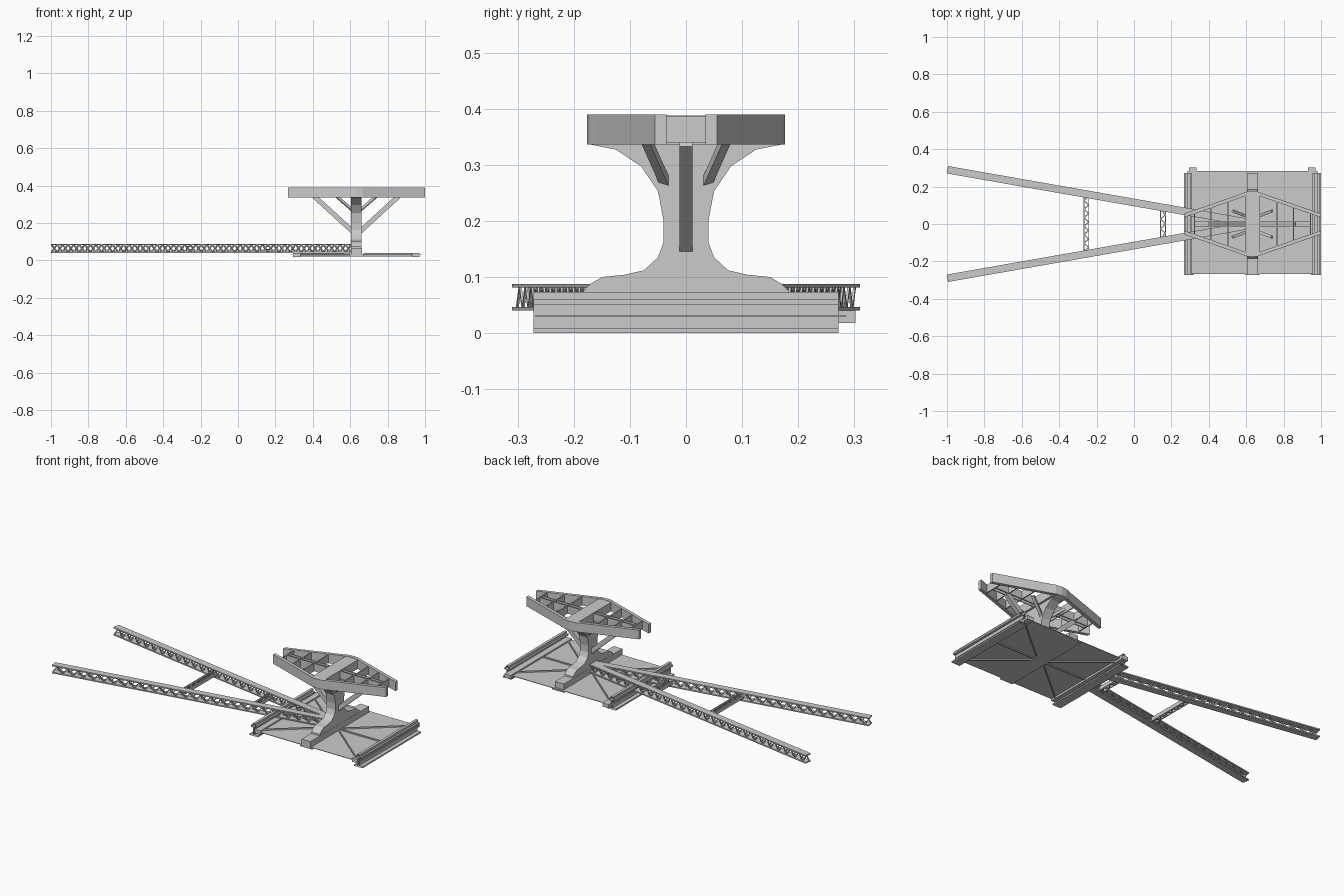
import bpy, bmesh
from mathutils import Vector

cube = bpy.data.objects.get("Cube")
if cube:
    bpy.data.objects.remove(cube, do_unlink=True)

steel = bpy.data.materials.new("light grey steel")
steel.use_nodes = True
GREY = (0.6, 0.6, 0.6, 1)
steel.diffuse_color = GREY
steel.node_tree.nodes["Principled BSDF"].inputs["Base Color"].default_value = GREY

CX = 0.633  # middle of the platform


def finish(name, bm):
    bmesh.ops.recalc_face_normals(bm, faces=bm.faces)
    mesh = bpy.data.meshes.new(name)
    bm.to_mesh(mesh)
    bm.free()
    mesh.materials.append(steel)
    obj = bpy.data.objects.new(name, mesh)
    bpy.context.collection.objects.link(obj)
    return obj


def prism(bm, loop, shift, caps=True):
    """Sweep a closed loop of points along a vector."""
    a = [bm.verts.new(p) for p in loop]
    b = [bm.verts.new(Vector(p) + Vector(shift)) for p in loop]
    n = len(a)
    for i in range(n):
        j = (i + 1) % n
        bm.faces.new((a[i], a[j], b[j], b[i]))
    if caps:
        bm.faces.new(a[::-1])
        bm.faces.new(b)


def bar(bm, p, q, width, height, caps=True):
    """Rectangular bar from p to q, its width lying level."""
    p, q = Vector(p), Vector(q)
    d = (q - p).normalized()
    side = d.cross(Vector((0, 0, 1))).normalized()
    up = side.cross(d)
    s, u = side * width / 2, up * height / 2
    prism(bm, [p - s - u, p + s - u, p + s + u, p - s + u], q - p, caps)


def box(bm, x0, x1, y0, y1, z0, z1):
    prism(bm, [(x0, y0, z0), (x1, y0, z0), (x1, y1, z0), (x0, y1, z0)], (0, 0, z1 - z0))


# Lattice arms: two flanges joined by crossing zigzag webs
Z_LOW, Z_HIGH = 0.0435, 0.0845


def arm_y(x):
    return 0.29 - 0.175 * (x + 1)


for sign, label in ((1, "back"), (-1, "front")):
    bm = bmesh.new()
    start = Vector((-0.997, sign * arm_y(-1), 0))
    end = Vector((0.605, sign * arm_y(0.605), 0))
    for z in (Z_LOW, Z_HIGH):
        lift = Vector((0, 0, z))
        bar(bm, start + lift, end + lift, 0.04, 0.007)
    across = (end - start).normalized().cross(Vector((0, 0, 1)))
    steps = 54
    for web in (0, 1):
        off = across * (0.011 if web else -0.011)
        for i in range(steps):
            za, zb = (Z_LOW, Z_HIGH) if (i + web) % 2 else (Z_HIGH, Z_LOW)
            a = start.lerp(end, i / steps) + off + Vector((0, 0, za))
            b = start.lerp(end, (i + 1) / steps) + off + Vector((0, 0, zb))
            bar(bm, a, b, 0.004, 0.006)
    finish(label + "_lattice_arm", bm)

# Cross ties between the arms
for label, x in (("outer", -0.255), ("inner", 0.155)):
    bm = bmesh.new()
    y = arm_y(x) - 0.012
    for side in (-0.013, 0.013):
        bar(bm, (x + side, -y, 0.066), (x + side, y, 0.066), 0.005, 0.022)
    count = max(4, int(y / 0.011))
    for z in (0.058, 0.074):
        for i in range(count):
            s = 0.012 if i % 2 else -0.012
            ya, yb = -y + 2 * y * i / count, -y + 2 * y * (i + 1) / count
            bar(bm, (x + s, ya, z), (x - s, yb, z), 0.006, 0.003)
    finish(label + "_cross_tie", bm)

# Base deck
bm = bmesh.new()
box(bm, 0.285, 0.98, -0.268, 0.284, 0.029, 0.032)
finish("deck_plate", bm)

# Thin diagonal ribs on both faces of the deck
bm = bmesh.new()
for sx in (-1, 1):
    for sy in (-1, 1):
        bar(bm, (CX + sx * 0.04, sy * 0.02, 0.031), (CX + sx * 0.32, sy * 0.255, 0.031), 0.006, 0.018, False)
    bar(bm, (CX + sx * 0.04, 0, 0.031), (CX + sx * 0.32, 0, 0.031), 0.008, 0.016, False)
finish("deck_ribs", bm)

# End beams: I section with a rail on top, open at the ends
half = [(0.027, 0), (0.027, 0.008), (0.004, 0.008), (0.004, 0.05), (0.018, 0.05), (0.018, 0.06), (0.008, 0.06), (0.008, 0.073)]
section = half + [(-x, z) for x, z in reversed(half)]
for label, x in (("left", 0.973), ("right", 0.293)):
    bm = bmesh.new()
    prism(bm, [(x + u, -0.272, z) for u, z in section], (0, 0.544, 0), False)
    finish(label + "_end_beam", bm)
    bm = bmesh.new()
    mid = CX + (0.317 if label == "left" else -0.32)
    box(bm, mid - 0.02, mid + 0.02, -0.268, 0.302, 0.018, 0.04)
    finish(label + "_box_beam", bm)

# Middle sill below the column
bm = bmesh.new()
box(bm, CX - 0.029, CX + 0.029, -0.272, 0.272, 0.025, 0.066)
box(bm, CX - 0.04, CX + 0.04, -0.272, 0.284, 0.022, 0.028)
finish("middle_sill", bm)

# Column with flared foot and head
edge = [(0.185, 0.06), (0.183, 0.075), (0.17, 0.088), (0.15, 0.1), (0.11, 0.104), (0.075, 0.112),
        (0.05, 0.135), (0.04, 0.162), (0.04, 0.2), (0.05, 0.253), (0.08, 0.297), (0.125, 0.327), (0.175, 0.337)]
bm = bmesh.new()
outline = edge + [(-y, z) for y, z in reversed(edge)]
prism(bm, [(CX - 0.028, y, z) for y, z in outline], (0.056, 0, 0))
finish("column", bm)

# Struts from the column up to the frame
bm = bmesh.new()
for sx in (-1, 1):
    bar(bm, (CX + sx * 0.02, 0, 0.155), (CX + sx * 0.225, 0, 0.342), 0.024, 0.026)
    for sy in (-1, 1):
        bar(bm, (CX + sx * 0.02, sy * 0.037, 0.268), (CX + sx * 0.105, sy * 0.07, 0.342), 0.016, 0.014)
finish("column_struts", bm)

# Upper frame: two bowed side beams
Z0, Z1 = 0.336, 0.39
bow = [(-0.366, 0.055), (-0.07, 0.158), (-0.035, 0.172), (0, 0.176), (0.035, 0.172), (0.07, 0.158), (0.367, 0.055)]
for sign, label in ((1, "back"), (-1, "front")):
    bm = bmesh.new()
    loop = [(CX + x, sign * y, Z0) for x, y in bow] + [(CX + x, sign * (y - 0.02), Z0) for x, y in reversed(bow)]
    prism(bm, loop, (0, 0, Z1 - Z0))
    finish(label + "_frame_beam", bm)

# Frame bolster over the column
bm = bmesh.new()
box(bm, CX - 0.04, CX + 0.04, -0.16, 0.16, Z0, Z1 - 0.002)
finish("frame_bolster", bm)

# Thin upright ribs inside the frame and closing plates near its ends
bm = bmesh.new()
zm = (Z0 + Z1) / 2
for sx in (-1, 1):
    for off in (0.13, 0.22, 0.31):
        y = 0.165 - 0.348 * (off - 0.07)
        bar(bm, (CX + sx * off, -y + 0.02, zm), (CX + sx * off, y - 0.02, zm), 0.006, 0.046)
    for y in (-0.012, 0.012):
        bar(bm, (CX + sx * 0.04, y, zm), (CX + sx * 0.31, y, zm), 0.005, 0.046)
finish("frame_ribs", bm)
